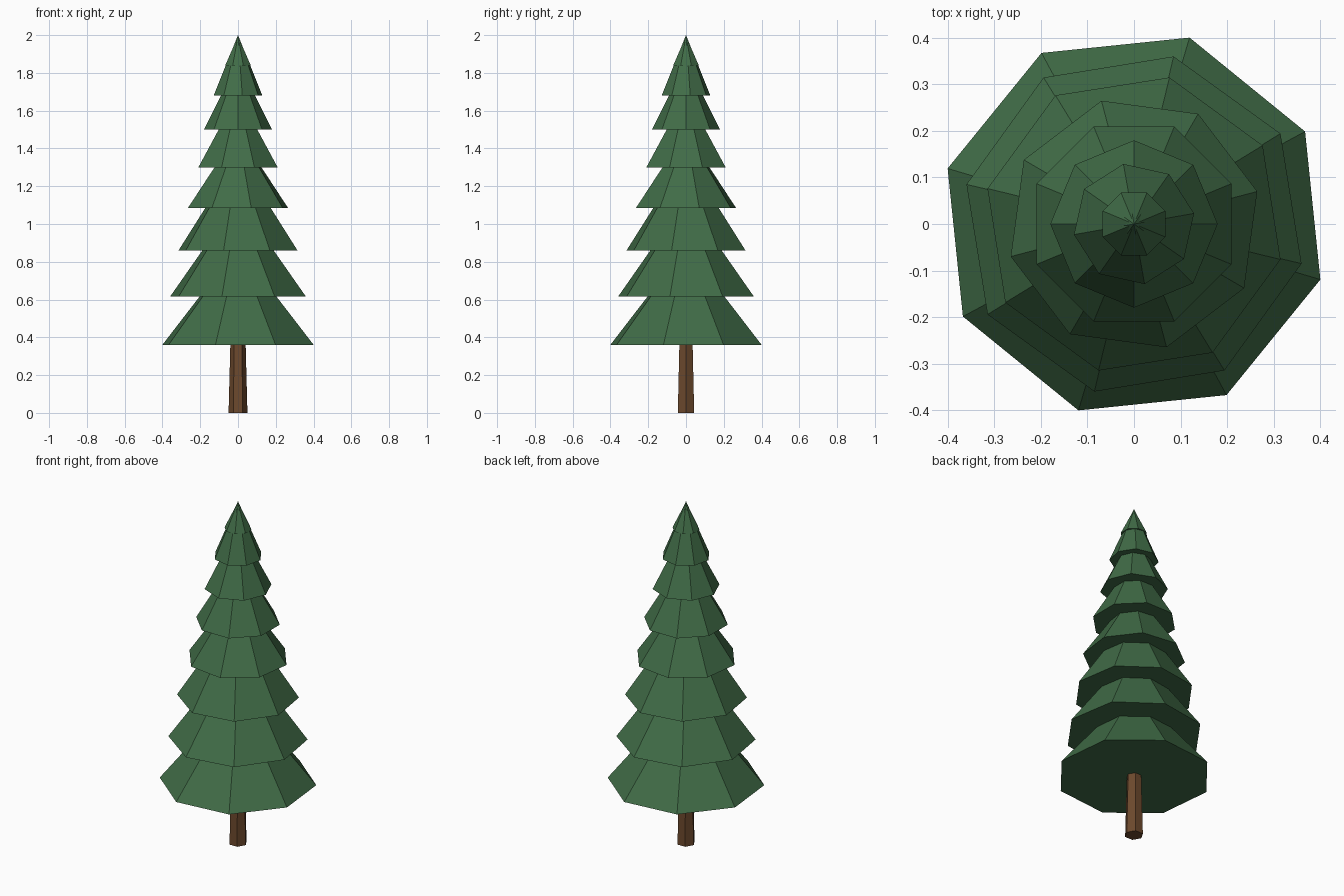
import bpy
import math

if "Cube" in bpy.data.objects:
    bpy.data.objects.remove(bpy.data.objects["Cube"])


def make_material(name, rgb):
    mat = bpy.data.materials.new(name)
    mat.diffuse_color = (*rgb, 1.0)
    mat.use_nodes = True
    mat.node_tree.nodes["Principled BSDF"].inputs["Base Color"].default_value = mat.diffuse_color
    return mat


def add_cone(name, sides, r_base, r_top, z_base, z_top, turn, mat):
    # closed flat-shaded cone whose first corner lies at angle `turn` from +x
    bpy.ops.mesh.primitive_cone_add(
        vertices=sides, radius1=r_base, radius2=r_top, depth=z_top - z_base,
        location=(0, 0, (z_base + z_top) / 2))
    obj = bpy.context.object
    obj.name = name
    first = obj.data.vertices[0].co
    obj.rotation_euler.z = math.radians(turn) - math.atan2(first.y, first.x)
    obj.data.materials.append(mat)
    return obj


green = make_material("needle green", (0.052, 0.15, 0.063))
brown = make_material("bark brown", (0.15, 0.066, 0.026))

# Six-sided tapered trunk
add_cone("trunk", 6, 0.05, 0.039, 0.0, 0.42, 0, brown)

# Eight-sided branch tiers: base radius, base height, tip height, turn
tiers = [
    (0.418, 0.36, 0.88, 28.4),
    (0.370, 0.615, 1.13, 31.7),
    (0.324, 0.86, 1.36, 31.4),
    (0.274, 1.085, 1.49, 14.8),
    (0.227, 1.30, 1.69, 22.5),
    (0.180, 1.50, 1.86, 0.0),
    (0.131, 1.68, 2.00, 10.0),
    (0.073, 1.84, 1.995, 22.5),
]
for i, (radius, z_base, z_tip, turn) in enumerate(tiers, 1):
    add_cone(f"branch_tier_{i}", 8, radius, 0.0, z_base, z_tip, turn, green)
